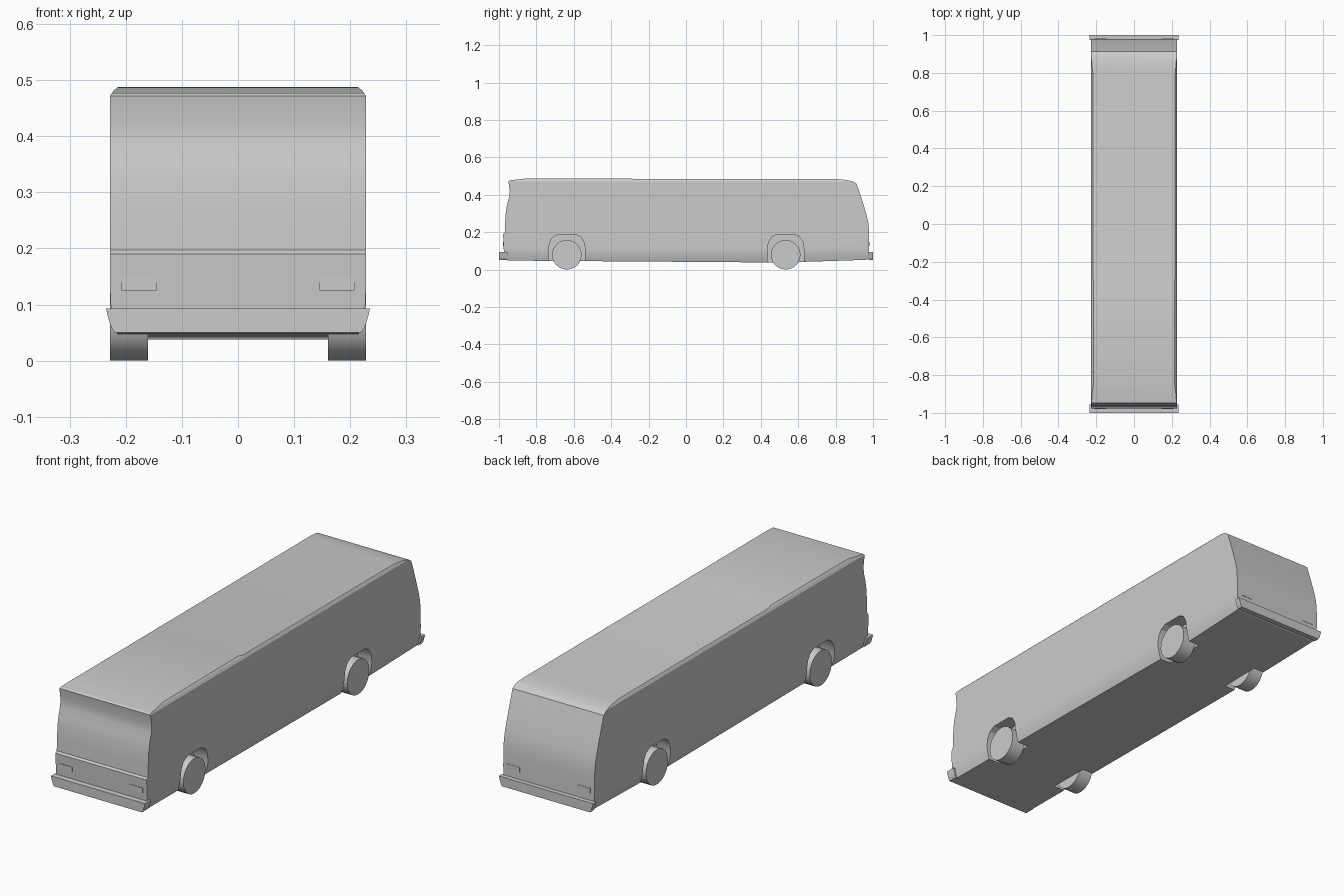
import bpy, bmesh, math
from mathutils import Vector

if "Cube" in bpy.data.objects:
    bpy.data.objects.remove(bpy.data.objects["Cube"])


def prism(name, pts, axis, lo, hi):
    """Extrude a 2D outline: axis 'X' takes (y, z) points, axis 'Y' takes (x, z)."""
    bm = bmesh.new()
    place = (lambda p, d: (d, p[0], p[1])) if axis == 'X' else (lambda p, d: (p[0], d, p[1]))
    face = bm.faces.new([bm.verts.new(place(p, lo)) for p in pts])
    ext = bmesh.ops.extrude_face_region(bm, geom=[face])
    step = Vector((hi - lo, 0, 0) if axis == 'X' else (0, hi - lo, 0))
    bmesh.ops.translate(bm, vec=step, verts=[v for v in ext['geom'] if isinstance(v, bmesh.types.BMVert)])
    bmesh.ops.recalc_face_normals(bm, faces=bm.faces)
    me = bpy.data.meshes.new(name)
    bm.to_mesh(me)
    bm.free()
    ob = bpy.data.objects.new(name, me)
    bpy.context.collection.objects.link(ob)
    return ob


def select(ob):
    bpy.ops.object.select_all(action='DESELECT')
    ob.select_set(True)
    bpy.context.view_layer.objects.active = ob


def smooth(ob, deg=25):
    select(ob)
    bpy.ops.object.shade_smooth_by_angle(angle=math.radians(deg))


def cut(ob, tool, op):
    select(ob)
    m = ob.modifiers.new('cut', 'BOOLEAN')
    m.operation, m.solver, m.object = op, 'EXACT', tool
    bpy.ops.object.modifier_apply(modifier=m.name)
    bpy.data.objects.remove(tool, do_unlink=True)


def mirrored(half):
    return half + [(-x, z) for x, z in reversed(half)]


# Body: side profile trimmed by the cross-section
side = [(-0.955, 0.048), (-0.972, 0.06), (-0.975, 0.12), (-0.978, 0.19), (-0.969, 0.197),
        (-0.967, 0.25), (-0.963, 0.31), (-0.956, 0.35), (-0.945, 0.388), (-0.942, 0.42),
        (-0.950, 0.472), (-0.943, 0.477), (-0.85, 0.487), (-0.30, 0.488), (-0.28, 0.484),
        (0.80, 0.484), (0.86, 0.479), (0.895, 0.470), (0.913, 0.457), (0.945, 0.36),
        (0.966, 0.29), (0.975, 0.25), (0.979, 0.20), (0.980, 0.06), (0.965, 0.052),
        (0.66, 0.042), (0.43, 0.038)]
section = mirrored([(0.208, 0.03), (0.216, 0.05), (0.223, 0.075), (0.227, 0.10), (0.228, 0.13),
                    (0.228, 0.472), (0.222, 0.481), (0.212, 0.489), (0.200, 0.495)])
body = prism("bus_body", side, 'X', -0.25, 0.25)
cut(body, prism("section_cutter", section, 'Y', -1.1, 1.1), 'INTERSECT')

# Wheel arches and wheels
AXLES = (("front", -0.637), ("rear", 0.533))
arch = mirrored([(0.098, -0.02), (0.098, 0.11), (0.092, 0.145), (0.076, 0.172), (0.05, 0.187)])
for end, y in AXLES:
    for tag, s in (("left", -1), ("right", 1)):
        outline = [(y + a, z) for a, z in arch]
        cut(body, prism("arch_cutter", outline, 'X', s * 0.158, s * 0.26), 'DIFFERENCE')
        bpy.ops.mesh.primitive_cylinder_add(vertices=24, radius=0.079, depth=0.068,
                                            location=(s * 0.194, y, 0.079),
                                            rotation=(0, math.pi / 2, 0))
        wheel = bpy.context.object
        wheel.name = f"{end}_{tag}_wheel"
        smooth(wheel)
smooth(body)

# Bumpers, flaring toward the top
bumper = mirrored([(0.220, 0.05), (0.227, 0.062), (0.233, 0.083), (0.235, 0.093)])
prism("front_bumper", bumper, 'Y', -1.0, -0.955)
prism("rear_bumper", bumper, 'Y', 0.975, 1.0)

# Headlights and tail lights, almost flush
for tag, s in (("left", -1), ("right", 1)):
    lamp = [(s * 0.145, 0.125), (s * 0.208, 0.125), (s * 0.208, 0.148), (s * 0.145, 0.148)]
    prism(f"{tag}_headlight", lamp, 'Y', -0.9785, -0.970)
    prism(f"{tag}_tail_light", lamp, 'Y', 0.970, 0.981)
